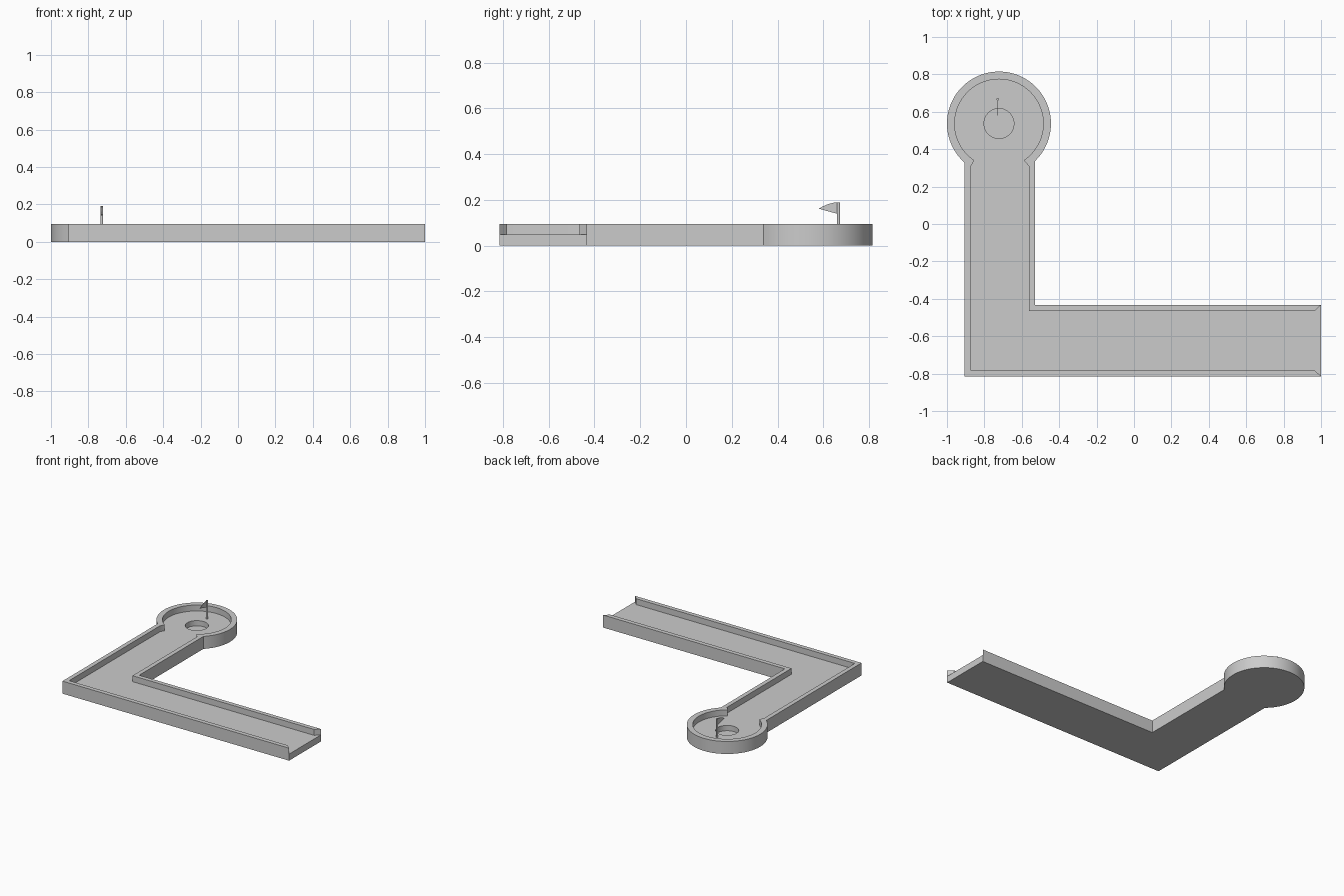
import bpy, bmesh
from math import atan2, asin, cos, sin, pi

if "Cube" in bpy.data.objects:
    bpy.data.objects.remove(bpy.data.objects["Cube"])

CX, CY = -0.722, 0.537          # centre of the round green
R_OUT, R_IN, R_HOLE = 0.278, 0.237, 0.08
TOP, FLOOR, CUP = 0.095, 0.05, 0.01
N = 72


def finish(name, bm):
    bmesh.ops.recalc_face_normals(bm, faces=bm.faces)
    me = bpy.data.meshes.new(name)
    bm.to_mesh(me)
    bm.free()
    ob = bpy.data.objects.new(name, me)
    bpy.context.collection.objects.link(ob)
    bpy.ops.object.select_all(action='DESELECT')
    ob.select_set(True)
    bpy.context.view_layer.objects.active = ob
    bpy.ops.object.shade_smooth_by_angle(angle=0.5)
    return ob


def arc(r, x_right, x_left, n):
    """Counter-clockwise arc from the right neck to the left neck."""
    a = asin((x_right - CX) / r) - pi / 2
    b = 3 * pi / 2 - asin((CX - x_left) / r)
    return [(CX + r * cos(a + (b - a) * i / n), CY + r * sin(a + (b - a) * i / n))
            for i in range(n + 1)]


# Outlines of the wall, open at the right end, with equal point counts
outer = ([(1, -0.433), (-0.528, -0.433)] + arc(R_OUT, -0.528, -0.905, N + 2)
         + [(-0.905, -0.815), (1, -0.815)])
inner = ([(0.966, -0.466), (-0.561, -0.466), (-0.561, 0.308)]
         + arc(R_IN, -0.589, -0.855, N)
         + [(-0.872, 0.308), (-0.872, -0.782), (0.966, -0.782)])

# Golf lane: solid base with raised rim and a cup in the floor
bm = bmesh.new()


def row(points, z):
    return [bm.verts.new((x, y, z)) for x, y in points]


bot, top = row(outer, 0), row(outer, TOP)
rim, low = row(inner, TOP), row(inner, FLOOR)
end_a, end_b = row([outer[0], outer[-1]], FLOOR)
last = len(outer) - 2
for i in range(last + 1):
    side = [bot[i], bot[i + 1]] + ([end_b] if i == last else [])
    side += [top[i + 1], top[i]] + ([end_a] if i == 0 else [])
    bm.faces.new(side)
    bm.faces.new((top[i], top[i + 1], rim[i + 1], rim[i]))
    bm.faces.new((rim[i], rim[i + 1], low[i + 1], low[i]))
# mitred wall ends, lane end and underside
bm.faces.new((end_a, top[0], rim[0], low[0]))
bm.faces.new((end_b, low[-1], rim[-1], top[-1]))
bm.faces.new((bot[0], end_a, end_b, bot[-1]))
bm.faces.new(bot[::-1])
# cup
ring = [(CX + R_HOLE * cos(2 * pi * i / 48), CY + R_HOLE * sin(2 * pi * i / 48))
        for i in range(48)]
lip, cup = row(ring, FLOOR), row(ring, CUP)
for i in range(48):
    bm.faces.new((lip[i - 1], lip[i], cup[i], cup[i - 1]))
bm.faces.new(cup)
# floor with the cup opening
edges = []
for loop in ([end_a] + low + [end_b], lip):
    for i in range(len(loop)):
        pair = (loop[i - 1], loop[i])
        edges.append(bm.edges.get(pair) or bm.edges.new(pair))
bmesh.ops.triangle_fill(bm, edges=edges, use_beauty=True)
finish("golf_lane", bm)

# Flag pole
PX, PY = -0.728, 0.667
bpy.ops.mesh.primitive_cylinder_add(vertices=16, radius=0.007, depth=0.144,
                                    location=(PX, PY, 0.118))
bpy.context.object.name = "flag_pole"
bpy.ops.object.shade_smooth_by_angle(angle=0.6)

# Pennant with a bowed upper edge
shape = [(0.667, 0.138), (0.667, 0.189), (0.645, 0.188), (0.622, 0.182),
         (0.600, 0.173), (0.580, 0.162)]
bm = bmesh.new()
face = bm.faces.new([bm.verts.new((PX - 0.002, y, z)) for y, z in shape])
new = bmesh.ops.extrude_face_region(bm, geom=[face])["geom"]
bmesh.ops.translate(bm, vec=(0.004, 0, 0),
                    verts=[g for g in new if isinstance(g, bmesh.types.BMVert)])
finish("pennant", bm)
